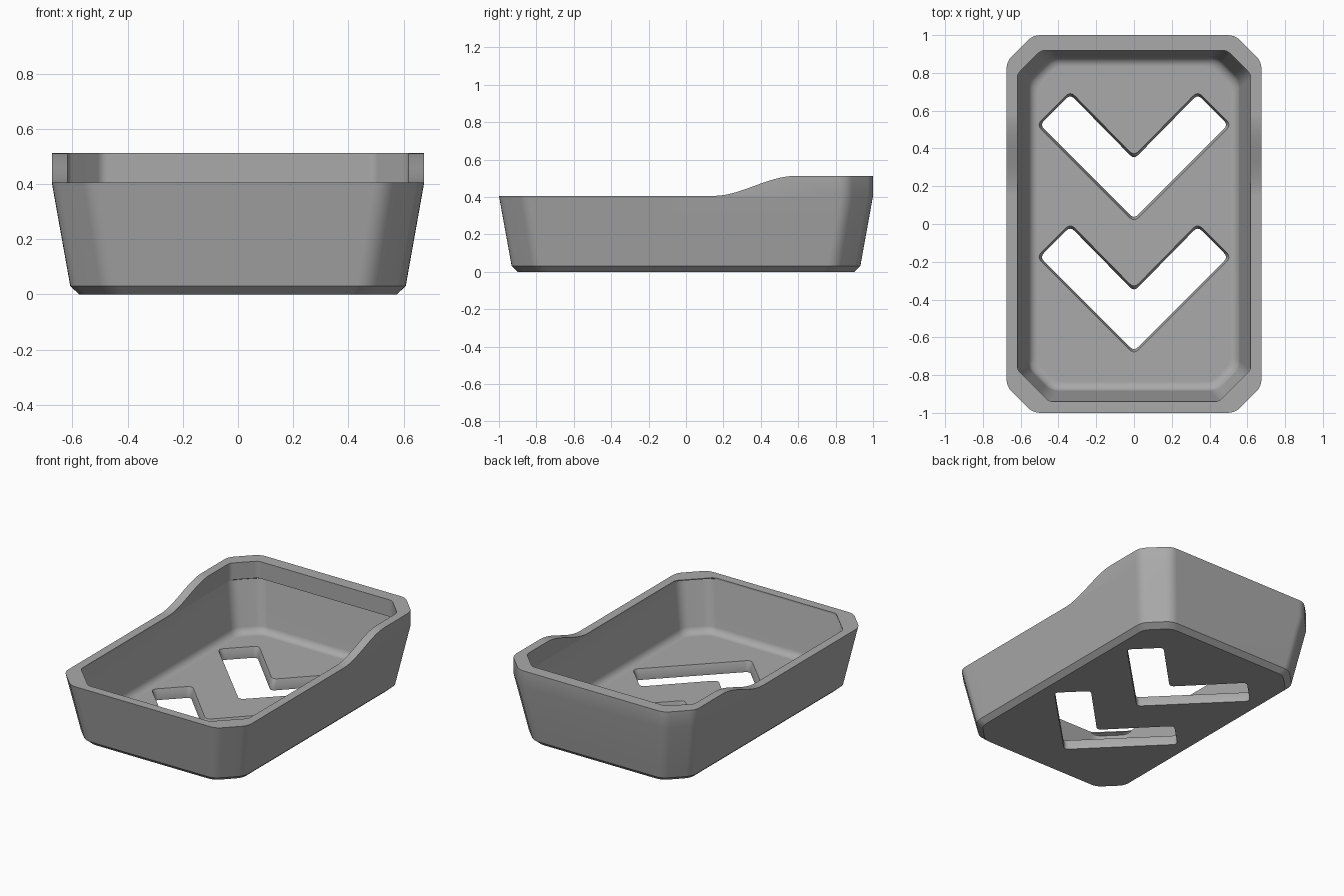
import bpy
import bmesh
import math
from mathutils import Vector

cube = bpy.data.objects.get("Cube")
if cube:
    bpy.data.objects.remove(cube, do_unlink=True)

grey = bpy.data.materials.new("plain grey")
grey.use_nodes = True
colour = (0.4, 0.4, 0.4, 1)
grey.diffuse_color = colour
grey.node_tree.nodes["Principled BSDF"].inputs["Base Color"].default_value = colour


def rounded(points, r, steps=5):
    """Replace each corner of a closed 2D outline with a short curve."""
    out = []
    n = len(points)
    for i, p in enumerate(points):
        p = Vector(p)
        a = p + (Vector(points[i - 1]) - p).normalized() * r
        b = p + (Vector(points[(i + 1) % n]) - p).normalized() * r
        for k in range(steps):
            t = k / (steps - 1)
            out.append(a * (1 - t) ** 2 + p * 2 * t * (1 - t) + b * t * t)
    return out


def inset(points, d):
    """Mitred inward offset of a counter-clockwise outline."""
    out = []
    n = len(points)
    for i, p in enumerate(points):
        p = Vector(p)
        u = (p - Vector(points[i - 1])).normalized()
        v = (Vector(points[(i + 1) % n]) - p).normalized()
        nu, nv = Vector((-u.y, u.x)), Vector((-v.y, v.x))
        out.append(p + (nu + nv) * (d / (1 + nu.dot(nv))))
    return out


def octagon(x, front, back, cf, cb, r=0.04):
    """Rectangle with cut corners: cf at the front, cb at the back."""
    return rounded([(x - cf, -front), (x, -front + cf), (x, back - cb), (x - cb, back),
                    (cb - x, back), (-x, back - cb), (-x, cf - front), (cf - x, -front)], r)


def loft(name, sections, place=lambda p, h: (p[0], p[1], h)):
    """Solid through a list of (outline, height) sections."""
    bm = bmesh.new()
    rings = [[bm.verts.new(place(p, h)) for p in pts] for pts, h in sections]
    for a, b in zip(rings, rings[1:]):
        for i in range(len(a)):
            j = (i + 1) % len(a)
            bm.faces.new((a[i], a[j], b[j], b[i]))
    bm.faces.new(rings[0][::-1])
    bm.faces.new(rings[-1])
    bmesh.ops.recalc_face_normals(bm, faces=bm.faces)
    mesh = bpy.data.meshes.new(name)
    bm.to_mesh(mesh)
    bm.free()
    mesh.materials.append(grey)
    obj = bpy.data.objects.new(name, mesh)
    bpy.context.collection.objects.link(obj)
    return obj


def carve(body, cutter):
    cutter.hide_render = True
    mod = body.modifiers.new("carve", "BOOLEAN")
    mod.operation = "DIFFERENCE"
    mod.solver = "EXACT"
    mod.object = cutter
    bpy.context.view_layer.objects.active = body
    bpy.ops.object.modifier_apply(modifier=mod.name)
    bpy.data.objects.remove(cutter, do_unlink=True)


# Outer shell: bevelled foot, flared wall, upright top band
tray = loft("tray", [(octagon(x, y, y, c, c), z) for x, y, c, z in (
    (0.575, 0.9, 0.125, 0), (0.608, 0.932, 0.135, 0.03),
    (0.675, 1, 0.14, 0.406), (0.675, 1, 0.14, 0.6))])

# Cavity: filleted floor, flared wall, then the rim opening
FLOOR, FILLET = 0.07, 0.05
sections = []
for k in range(6):
    t = math.radians(16 * k)
    d = FILLET * (1 - math.sin(t))
    sections.append((octagon(0.56 - d, 0.885 - d, 0.885 - d, 0.12 - 0.4 * d, 0.12 - 0.4 * d),
                     FLOOR + FILLET * (1 - math.cos(t))))
sections.append((octagon(0.618, 0.94, 0.94, 0.13, 0.13), 0.393))
for z in (0.4, 0.8):
    sections.append((octagon(0.618, 0.94, 0.918, 0.17, 0.125, 0.02), z))
carve(tray, loft("cavity_cutter", sections))

# Rim line: low front, smooth rise, high back
LOW, HIGH = 0.406, 0.512
rim = [(-1.2, LOW)]
for k in range(17):
    t = k / 16
    rim.append((0.15 + 0.43 * t, LOW + (HIGH - LOW) * t * t * (3 - 2 * t)))
rim += [(1.2, HIGH), (1.2, 1), (-1.2, 1)]
carve(tray, loft("rim_cutter", [(rim, -1), (rim, 1)], lambda p, h: (h, p[0], p[1])))

# Two V-shaped floor openings, flared towards the top
for shift in (0, -0.7):
    vee = [(x, y + shift) for x, y in (
        (0, 0.01), (0.515, 0.525), (0.337, 0.703), (0, 0.36), (-0.337, 0.703), (-0.515, 0.525))]
    narrow, wide = rounded(inset(vee, 0.012), 0.03), rounded(vee, 0.035)
    carve(tray, loft("vee_cutter", [(narrow, -0.1), (narrow, 0.035),
                                    (wide, FLOOR), (wide, 0.2)]))

# Smooth shading with crisp edges
bpy.ops.object.select_all(action="DESELECT")
tray.select_set(True)
bpy.context.view_layer.objects.active = tray
bpy.ops.object.shade_smooth_by_angle(angle=math.radians(30))
weighted = tray.modifiers.new("even shading", "WEIGHTED_NORMAL")
weighted.keep_sharp = True
